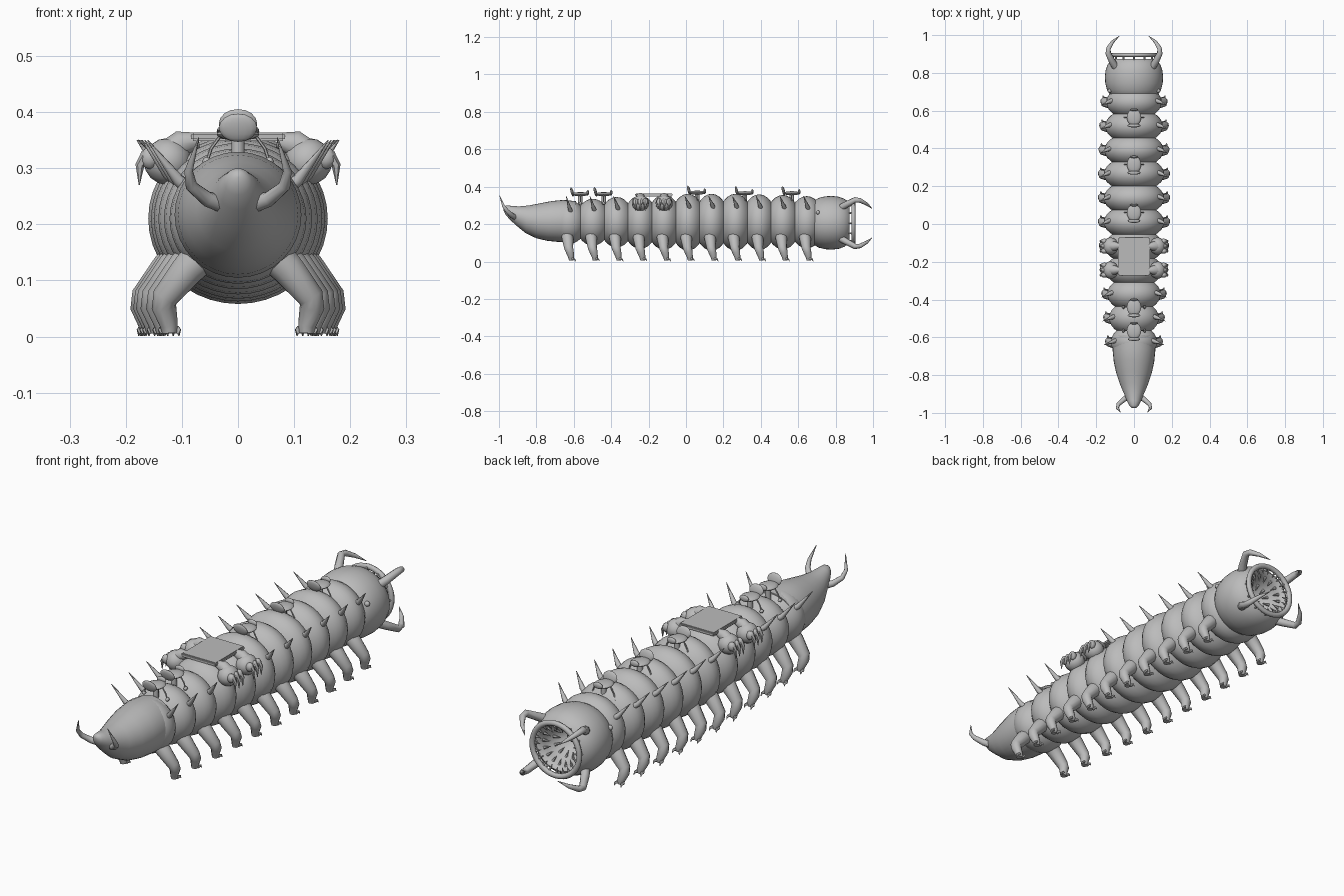
import bpy, bmesh
from math import sin, cos, pi, radians
from mathutils import Vector, Matrix

cube = bpy.data.objects.get("Cube")
if cube:
    bpy.data.objects.remove(cube)

GREY = (0.5, 0.5, 0.5, 1)
mat = bpy.data.materials.new("plain grey")
mat.use_nodes = True
mat.diffuse_color = GREY
mat.node_tree.nodes["Principled BSDF"].inputs["Base Color"].default_value = GREY
MID = 0.21  # height of the body axis


def finish(name, bm, angle=50):
    bmesh.ops.recalc_face_normals(bm, faces=bm.faces)
    me = bpy.data.meshes.new(name)
    bm.to_mesh(me)
    bm.free()
    me.materials.append(mat)
    ob = bpy.data.objects.new(name, me)
    bpy.context.collection.objects.link(ob)
    bpy.ops.object.select_all(action='DESELECT')
    ob.select_set(True)
    bpy.context.view_layer.objects.active = ob
    bpy.ops.object.shade_smooth_by_angle(angle=radians(angle))
    return ob


def strand(bm, pts, sides=10, axis=None, squash=1.0):
    """Sweep round sections (x, y, z, radius) along a path."""
    centres = [Vector(p[:3]) for p in pts]
    rings = []
    for i, p in enumerate(pts):
        t = axis or centres[min(i + 1, len(pts) - 1)] - centres[max(i - 1, 0)]
        t = Vector(t).normalized()
        ref = Vector((0, 0, 1)) if abs(t.z) < 0.75 else Vector((0, 1, 0))
        if not axis and i:
            ref = v  # carry the frame along to avoid twisting
        u = t.cross(ref).normalized()
        v = u.cross(t).normalized()
        r = max(p[3], 0.0008)
        rings.append([bm.verts.new(centres[i] + u * r * cos(2 * pi * k / sides)
                      + v * r * squash * sin(2 * pi * k / sides)) for k in range(sides)])
    for a, b in zip(rings, rings[1:]):
        for k in range(sides):
            bm.faces.new((a[k], a[k - 1], b[k - 1], b[k]))
    bm.faces.new(rings[0])
    bm.faces.new(rings[-1])


def ball(bm, loc, size, segs=16):
    bmesh.ops.create_uvsphere(bm, u_segments=segs, v_segments=segs // 2, radius=1,
                              matrix=Matrix.Translation(loc) @ Matrix.Diagonal((*size, 1)))


def build(name, strands, sides=10, **kw):
    bm = bmesh.new()
    for pts in strands:
        strand(bm, pts, sides, **kw)
    return finish(name, bm)


SIDES = ((1, "left"), (-1, "right"))
RADII = (.122, .132, .142, .15, .155, .16, .16, .16, .157, .153, .147)
PITCH = 0.127

# Body segments, each with legs and side spikes
for n, r in enumerate(RADII):
    y = -0.625 + n * PITCH
    prof = [(0, y - 0.094 * cos(pi * k / 14), MID, r * sin(pi * k / 14)) for k in range(15)]
    build(f"body_segment_{n + 1}", [prof], 40, axis=(0, 1, 0), squash=0.95)
    grow = r - 0.16
    for s, side in SIDES:
        bm = bmesh.new()
        strand(bm, [(s * x, y + dy, z, w) for x, dy, z, w in (
            (.085 + grow, -.01, .16, .034), (.125 + grow, -.008, .122, .031),
            (.168 + grow, -.002, .07, .024), (.17 + grow, .004, .052, .022),
            (.161 + grow, .012, .02, .016), (.16 + grow, .012, .006, .013))])
        for dx in (-.012, .012):  # toe claws
            x = s * (.16 + grow)
            strand(bm, [(x + dx, y + .015, .012, .008), (x + dx * 1.3, y + .03, .012, .005),
                        (x + dx * 1.4, y + .036, .001, .001)], 6)
        finish(f"{side}_leg_{n + 1}", bm)
        if n not in (3, 4):
            build(f"{side}_spike_{n + 1}", [[
                (s * r * .74, y + .01, MID + r * .46, .013), (s * r * .88, y + .004, MID + r * .57, .011),
                (s * (.1 + r / 2), y - .016, .35, .001)]], 8)

# Carrying arms with fists and claws under the platform
for n in (3, 4):
    y = -0.625 + n * PITCH
    for s, side in SIDES:
        bm = bmesh.new()
        ball(bm, (s * .125, y, .312), (.043, .046, .042))
        strand(bm, [(s * .13, y, .32, .028), (s * .1, y, .345, .024), (s * .07, y, .35, .014)])
        for dy in (-.026, 0, .026):
            ball(bm, (s * .157, y + dy, .318), (.018, .015, .02), 10)
            strand(bm, [(s * .162, y + dy, .325, .011), (s * .175, y + dy, .305, .008),
                        (s * .176, y + dy, .27, .001)], 6)
        finish(f"{side}_arm_{n + 1}", bm)

# Flat platform
bm = bmesh.new()
bmesh.ops.create_cube(bm, size=1, matrix=Matrix.Translation((0, -.172, .356))
                      @ Matrix.Diagonal((.168, .2, .016, 1)))
bmesh.ops.bevel(bm, geom=bm.edges[:], offset=.004, segments=2, affect='EDGES')
finish("platform", bm, 30)

# Saddles: dish, raised shield, small back lip, post and stirrups
for n, (y, top) in enumerate(((-.565, .36), (-.44, .36), (.06, .368), (.315, .365), (.565, .365))):
    bm = bmesh.new()
    ball(bm, (0, y, top), (.038, .046, .011))
    lean = Matrix.Rotation(radians(15), 4, 'X')
    bmesh.ops.create_uvsphere(bm, u_segments=16, v_segments=8, radius=1,
                              matrix=Matrix.Translation((0, y - .044, top + .012)) @ lean
                              @ Matrix.Diagonal((.034, .008, .026, 1)))
    ball(bm, (0, y + .04, top + .008), (.022, .007, .014))
    strand(bm, [(0, y, .3, .012), (0, y, top, .012)], 8)
    for s, _ in SIDES:
        strand(bm, [(s * .03, y, top, .003), (s * .048, y, .335, .003), (s * .055, y, .313, .003)], 6)
        ball(bm, (s * .056, y, .312), (.008, .01, .008), 8)
    finish(f"saddle_{n + 1}", bm)

# Tail curling up to a blunt tip, with two horns
build("tail", [[(0, -.6, .213, .11), (0, -.67, .217, .113), (0, -.73, .217, .107), (0, -.79, .218, .094),
                (0, -.85, .226, .074), (0, -.9, .243, .052), (0, -.94, .262, .036),
                (0, -.963, .276, .024), (0, -.973, .283, .012), (0, -.975, .285, 0)]],
      32, axis=(0, 1, -.12))
for s, side in SIDES:
    build(f"{side}_tail_horn", [[(s * .025, -.91, .235, .016), (s * .055, -.93, .245, .014),
                                 (s * .083, -.955, .268, .011), (s * .088, -.975, .295, .008),
                                 (s * .07, -.997, .354, .001)]], 8)

# Head with a hollow mouth
build("head", [[(0, y, MID - .003, r) for y, r in (
    (.66, .1), (.685, .128), (.71, .143), (.745, .152), (.78, .154), (.815, .15), (.845, .139),
    (.865, .123), (.874, .11), (.868, .1), (.84, .094), (.8, .08), (.76, .055), (.735, .02), (.73, 0))]],
    40, axis=(0, 1, 0), squash=.93)

# Mouth ring: torus swept as a closed loop of sections
bm = bmesh.new()
RC, N = MID - .005, 40
loop = []
for i in range(N):
    a = 2 * pi * i / N
    loop.append([bm.verts.new(((.113 + .012 * cos(b)) * cos(a), .895 + .011 * sin(b),
                               RC + (.113 + .012 * cos(b)) * sin(a)))
                 for b in (2 * pi * j / 8 for j in range(8))])
for i in range(N):
    for j in range(8):
        bm.faces.new((loop[i - 1][j - 1], loop[i][j - 1], loop[i][j], loop[i - 1][j]))
finish("mouth_ring", bm)

# Teeth: one row on the ring and two deeper rows
teeth = []
for count, y, r, tip_r, w in ((20, .893, .108, .08, .007), (18, .85, .094, .064, .007),
                              (14, .8, .078, .048, .007)):
    for i in range(count):
        a = 2 * pi * i / count
        teeth.append([(r * cos(a), y, RC + r * sin(a), w),
                      (tip_r * cos(a), y - .008, RC + tip_r * sin(a), .001)])
build("teeth", teeth, 6)
build("ring_pegs", [[(.108 * cos(a), .86, RC + .104 * sin(a), .005),
                     (.113 * cos(a), .895, RC + .113 * sin(a), .005)]
                    for a in (2 * pi * i / 12 for i in range(12))], 6)

# Four hooked jaws around the mouth, and the eyes
for s, side in SIDES:
    for h, level in ((1, "upper"), (-1, "lower")):
        build(f"{level}_{side}_jaw", [[(s * x, y, RC + h * z, w) for x, y, z, w in (
            (.09, .82, .078, .02), (.113, .855, .098, .018), (.137, .905, .125, .015),
            (.135, .93, .122, .013), (.113, .965, .103, .009), (.078, .995, .078, .001))]], 8)
    bm = bmesh.new()
    ball(bm, (s * .128, .705, .262), (.012, .011, .011), 12)
    finish(f"{side}_eye", bm)
